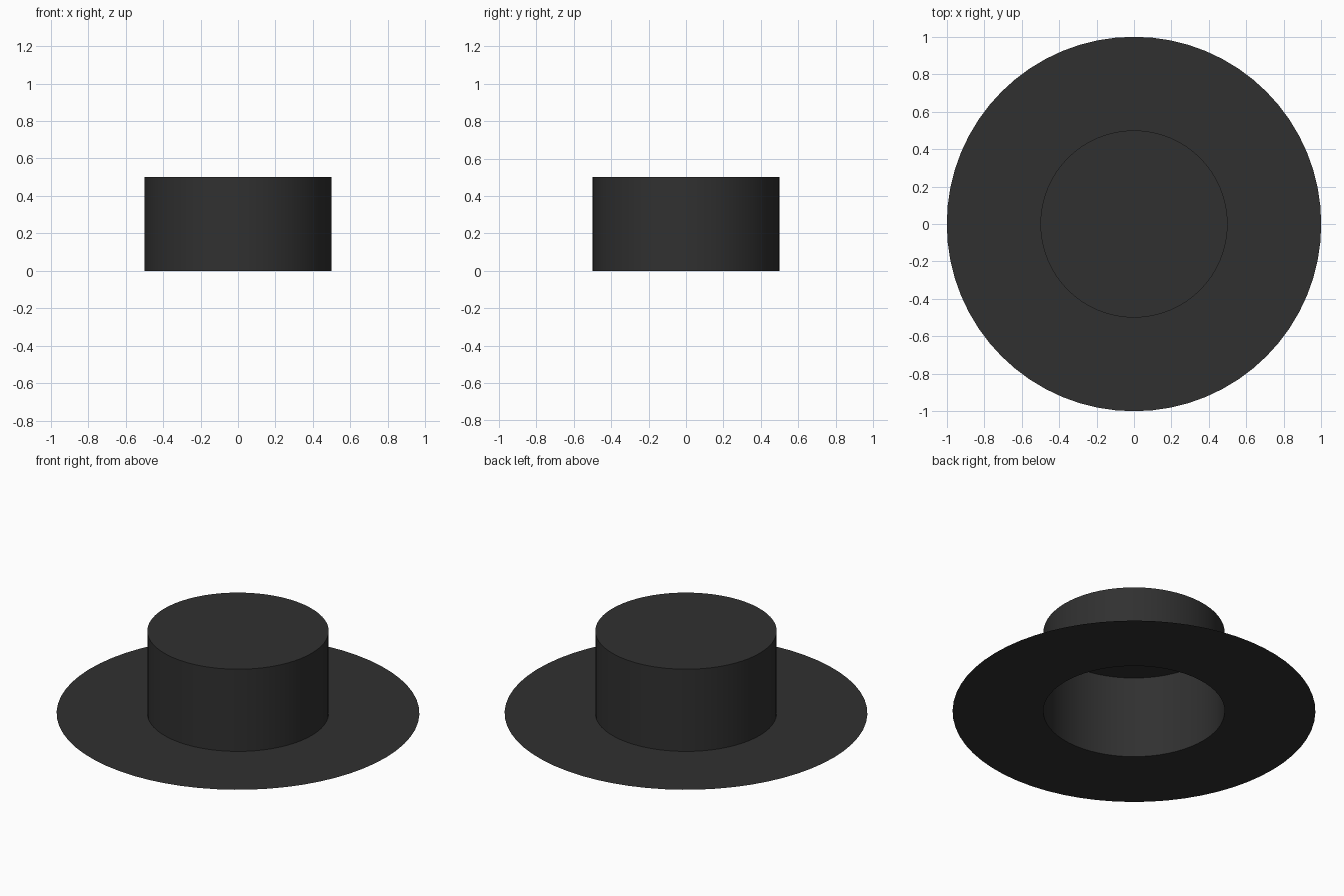
import bpy
import bmesh
from math import tau
from mathutils import Vector

SEGMENTS = 64
BRIM_RADIUS = 1.0
CROWN_RADIUS = 0.5
CROWN_HEIGHT = 0.5

cube = bpy.data.objects.get("Cube")
if cube:
    bpy.data.objects.remove(cube, do_unlink=True)

# Charcoal felt
felt = bpy.data.materials.new("charcoal_felt")
felt.use_nodes = True
colour = (0.03, 0.03, 0.03, 1)
felt.diffuse_color = colour
shader = next(n for n in felt.node_tree.nodes if n.type == "BSDF_PRINCIPLED")
shader.inputs["Base Color"].default_value = colour
shader.inputs["Roughness"].default_value = 0.9


def lathe(name, profile):
    """Spin an open (radius, height) profile around z into a thin shell."""
    bm = bmesh.new()
    verts = [bm.verts.new((r, 0, z)) for r, z in profile]
    edges = [bm.edges.new(pair) for pair in zip(verts, verts[1:])]
    bmesh.ops.spin(bm, geom=verts + edges, cent=(0, 0, 0), axis=(0, 0, 1),
                   angle=tau, steps=SEGMENTS)
    bmesh.ops.remove_doubles(bm, verts=bm.verts, dist=0.0001)
    # Point faces outward and upward
    for face in bm.faces:
        face.normal_update()
        c = face.calc_center_median()
        outward = Vector((c.x, c.y, 0)).normalized() + Vector((0, 0, 1))
        if face.normal.dot(outward) < 0:
            face.normal_flip()
    mesh = bpy.data.meshes.new(name)
    bm.to_mesh(mesh)
    bm.free()
    mesh.materials.append(felt)
    obj = bpy.data.objects.new(name, mesh)
    bpy.context.collection.objects.link(obj)
    bpy.ops.object.select_all(action="DESELECT")
    obj.select_set(True)
    bpy.context.view_layer.objects.active = obj
    bpy.ops.object.shade_smooth_by_angle()
    return obj


# Flat brim with a head opening, and a hollow crown closed at the top
lathe("brim", [(BRIM_RADIUS, 0), (CROWN_RADIUS, 0)])
lathe("crown", [(CROWN_RADIUS, 0), (CROWN_RADIUS, CROWN_HEIGHT), (0, CROWN_HEIGHT)])
